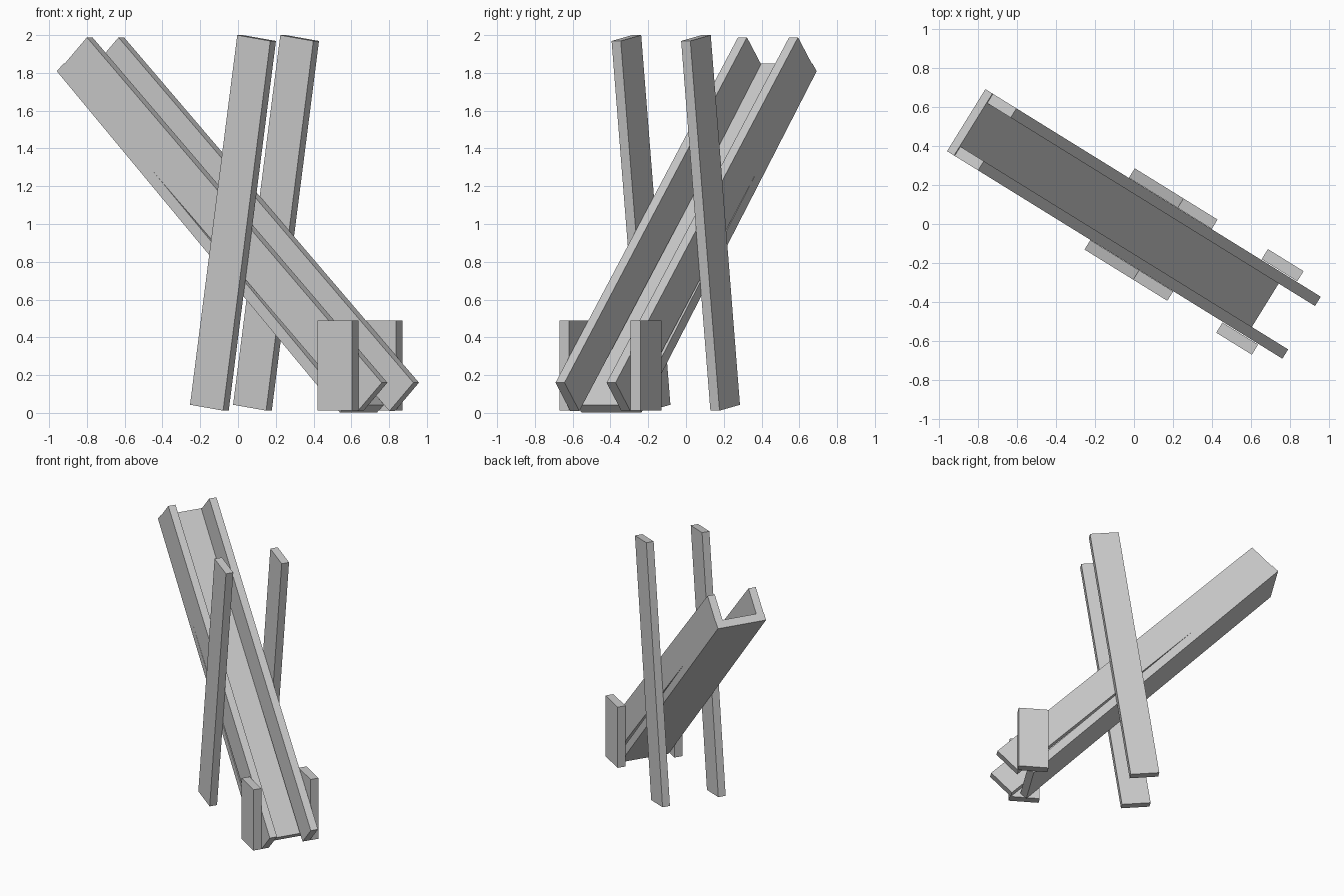
import bpy, bmesh, math
from mathutils import Matrix, Vector

if "Cube" in bpy.data.objects:
    bpy.data.objects.remove(bpy.data.objects["Cube"])

# The whole chute is turned about z; parts are drawn in its side plane (u along, z up)
TURN = Matrix.Rotation(math.radians(-31.75), 4, 'Z')


def plank(name, a, b, depth, v0, v1):
    """Box whose edge runs a -> b in the (u, z) plane, extended to the right
    of that direction by depth, and spanning v0..v1 across the chute."""
    a, b = Vector(a), Vector(b)
    d = (b - a).normalized()
    n = Vector((d.y, -d.x)) * depth
    profile = [a, b, b + n, a + n]
    bm = bmesh.new()
    verts = [bm.verts.new((p.x, v0, p.y)) for p in profile]
    face = bm.faces.new(verts)
    ext = bmesh.ops.extrude_face_region(bm, geom=[face])
    moved = [g for g in ext["geom"] if isinstance(g, bmesh.types.BMVert)]
    bmesh.ops.translate(bm, verts=moved, vec=(0, v1 - v0, 0))
    bmesh.ops.recalc_face_normals(bm, faces=bm.faces)
    bm.transform(TURN)
    mesh = bpy.data.meshes.new(name)
    bm.to_mesh(mesh)
    bm.free()
    obj = bpy.data.objects.new(name, mesh)
    bpy.context.collection.objects.link(obj)
    return obj


def pair(name, a, b, depth, v0, v1):
    """Same plank on both sides of the chute."""
    plank(name + "_back", a, b, depth, v0, v1)
    plank(name + "_front", a, b, depth, -v1, -v0)


# Sloping floor board, very slightly steeper than the walls
plank("chute_floor", (-0.97, 1.85), (0.792, 0.043), 0.059, -0.187, 0.187)

# Side walls at 45 degrees
pair("chute_wall", (-0.825, 1.988), (1.011, 0.16), 0.212, 0.131, 0.187)

# Tall leaning legs
pair("tall_leg", (-0.147, 0.043), (0.147, 2.0), 0.208, 0.188, 0.245)

# Short upright legs at the low end
pair("short_leg", (0.652, 0.012), (0.652, 0.49), 0.215, 0.191, 0.252)
